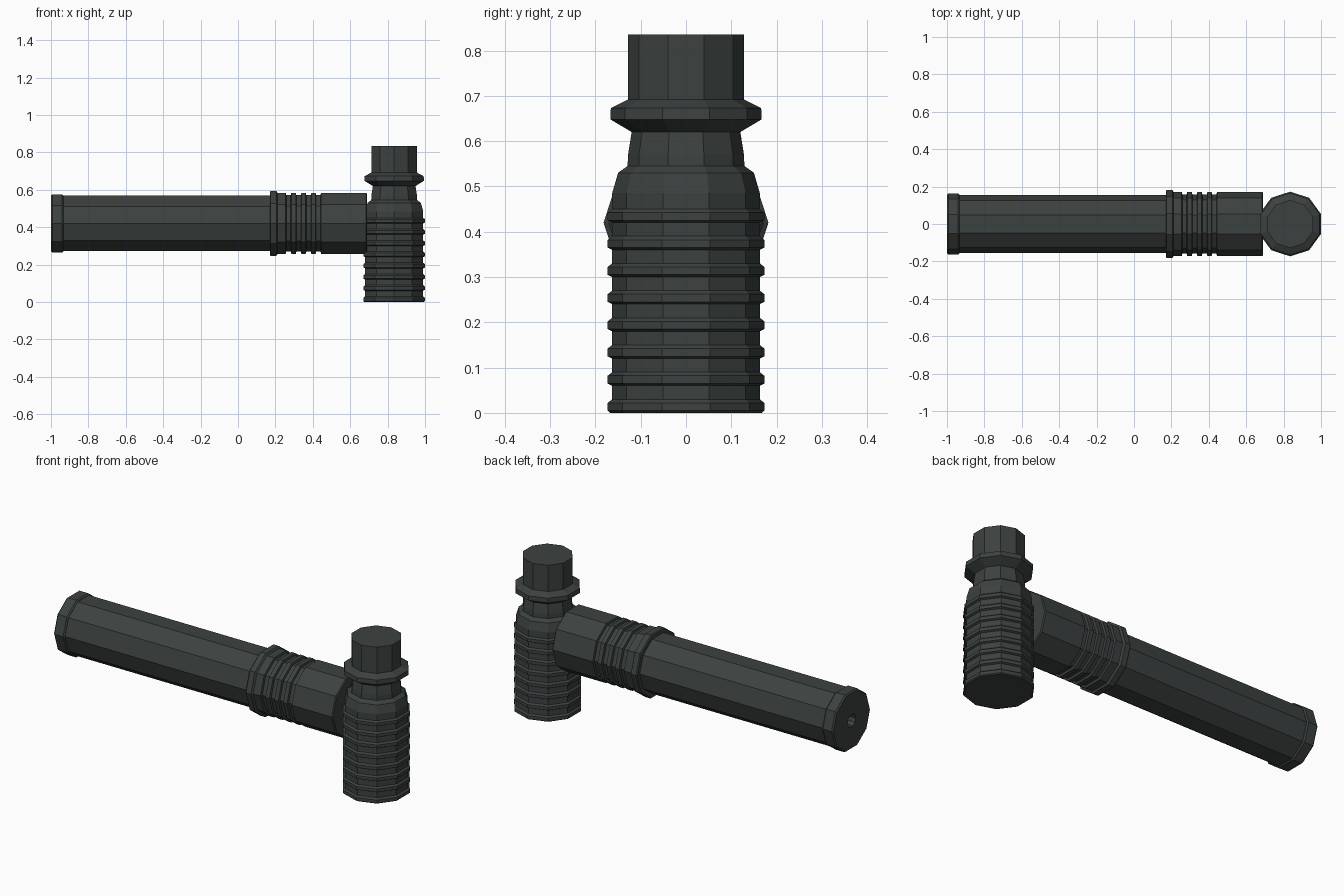
import bpy
import bmesh
import math

if "Cube" in bpy.data.objects:
    bpy.data.objects.remove(bpy.data.objects["Cube"])

SIDES = 10
BODY_X = 0.835     # vertical axis of the grip body
BARREL_Z = 0.42    # height of the horizontal barrel axis

mat = bpy.data.materials.new("dark_gunmetal")
mat.diffuse_color = (0.045, 0.054, 0.052, 1.0)
mat.use_nodes = True
mat.node_tree.nodes["Principled BSDF"].inputs["Base Color"].default_value = mat.diffuse_color


def lathe(name, profile, place):
    """Revolve (radius, distance) points into a ten-sided closed solid."""
    bm = bmesh.new()
    rings = []
    for r, d in profile:
        ring = []
        for k in range(SIDES):
            a = 2 * math.pi * k / SIDES
            ring.append(bm.verts.new(place(r * math.cos(a), r * math.sin(a), d)))
        rings.append(ring)
    for lo, hi in zip(rings, rings[1:]):
        for k in range(SIDES):
            j = (k + 1) % SIDES
            bm.faces.new((lo[k], lo[j], hi[j], hi[k]))
    bm.faces.new(rings[0][::-1])
    bm.faces.new(rings[-1])
    bmesh.ops.recalc_face_normals(bm, faces=bm.faces[:])
    mesh = bpy.data.meshes.new(name)
    bm.to_mesh(mesh)
    bm.free()
    mesh.materials.append(mat)
    obj = bpy.data.objects.new(name, mesh)
    bpy.context.collection.objects.link(obj)
    return obj


def upright(u, v, d):
    return (BODY_X + v, u, d)


def sideways(u, v, d):
    return (d, u, BARREL_Z + v)


# Ribbed body with shoulder, neck, collar and plain top
body = []
for i in range(8):
    z = 0.06 * i
    body += [(0.163, z), (0.173, z + 0.005), (0.173, z + 0.022), (0.163, z + 0.030)]
body[0] = (0.167, 0.0)
body += [(0.163, 0.485), (0.150, 0.53), (0.129, 0.545), (0.128, 0.57),
         (0.120, 0.62), (0.167, 0.648), (0.166, 0.673), (0.128, 0.692),
         (0.128, 0.835)]
lathe("ribbed_body", body, upright)

# Long tube
lathe("barrel_tube", [(0.156, -0.95), (0.156, 0.20)], sideways)

# End cap with a small bore
lathe("barrel_end_cap",
      [(0.035, -0.90), (0.035, -1.0), (0.157, -1.0), (0.164, -0.993),
       (0.164, -0.941), (0.158, -0.934), (0.150, -0.934), (0.150, -0.90)], sideways)

# Grooved sleeve joining the barrel to the body
sleeve = [(0.150, 0.17), (0.177, 0.17), (0.182, 0.175), (0.182, 0.205),
          (0.171, 0.212), (0.171, 0.258)]
for start, end in ((0.258, 0.282), (0.312, 0.336), (0.365, 0.389), (0.418, 0.441)):
    sleeve += [(0.171, start - 0.003), (0.159, start), (0.159, end), (0.171, end + 0.003)]
sleeve.remove((0.171, 0.258))
sleeve += [(0.171, 0.685), (0.166, 0.69)]
lathe("grooved_sleeve", sleeve, sideways)
